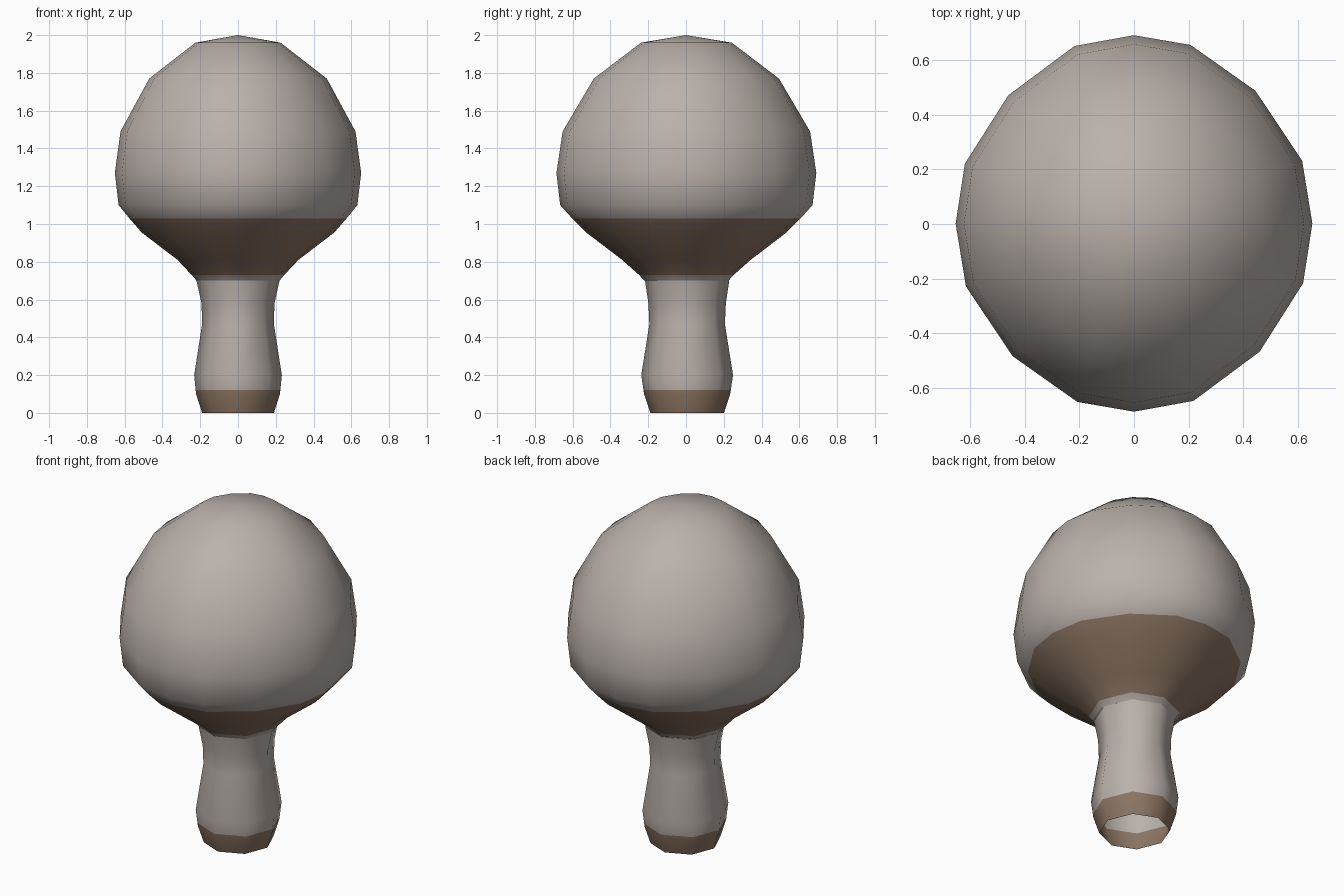
import bpy, bmesh, math

if "Cube" in bpy.data.objects:
    bpy.data.objects.remove(bpy.data.objects["Cube"])


def material(name, rgb):
    m = bpy.data.materials.new(name)
    m.diffuse_color = (*rgb, 1.0)
    m.use_nodes = True
    m.node_tree.nodes["Principled BSDF"].inputs["Base Color"].default_value = m.diffuse_color
    return m


grey = material("pale warm grey", (0.49, 0.44, 0.405))
brown = material("soft brown", (0.265, 0.18, 0.125))

# Slightly uneven angles of one quarter of a ring, repeated round the axis
QUARTER = [0, 19.5, 46, 71.5]
ANGLES = [math.radians(q * 90 + a) for q in range(4) for a in QUARTER]


def lathe(name, profile, angles, is_brown, cy=0.0, top=None, flatten=0.98):
    """Join rings given as (z, x radius, y radius), optionally closed by a top point."""
    bm = bmesh.new()
    n = len(angles)
    rings = []
    for z, rx, ry in profile:
        ring = []
        for i, a in enumerate(angles):
            # Odd corners of the narrow neck lie on the stem's flat sides
            k = 0.93 if (n == 16 and i % 2 and rx < 0.25 and z < 1) else 1.0
            if n == 16 and i % 4 == 2 and z > 1:
                k = flatten
            ring.append(bm.verts.new((rx * k * math.cos(a),
                                      cy + ry * k * math.sin(a), z)))
        rings.append(ring)
    for r0, r1 in zip(rings, rings[1:]):
        for i in range(n):
            j = (i + 1) % n
            bm.faces.new((r0[i], r0[j], r1[j], r1[i]))
    if top is not None:
        apex = bm.verts.new((0, cy, top))
        for i in range(n):
            bm.faces.new((rings[-1][i], rings[-1][(i + 1) % n], apex))
    for f in bm.faces:
        f.smooth = True
        f.material_index = int(is_brown(f.calc_center_median().z))
    me = bpy.data.meshes.new(name)
    bm.to_mesh(me)
    bm.free()
    me.materials.append(grey)
    me.materials.append(brown)
    ob = bpy.data.objects.new(name, me)
    bpy.context.collection.objects.link(ob)
    return ob


# Stem: eight-sided, hollow and open underneath, brown foot
lathe("stem", [
    (0.0, 0.19, 0.195), (0.10, 0.222, 0.228), (0.12, 0.224, 0.231),
    (0.20, 0.232, 0.243), (0.47, 0.19, 0.20), (0.58, 0.193, 0.205),
    (0.70, 0.22, 0.223),
], ANGLES[::2], lambda z: z < 0.12, cy=0.006)

# Cap: domed top with a brown underside sloping in to the neck
lathe("cap", [
    (0.70, 0.22, 0.223), (0.73, 0.245, 0.25), (0.81, 0.32, 0.34),
    (0.955, 0.51, 0.53), (1.03, 0.575, 0.605), (1.10, 0.632, 0.668),
    (1.27, 0.652, 0.688), (1.49, 0.622, 0.655), (1.77, 0.47, 0.49),
    (1.96, 0.225, 0.24),
], ANGLES, lambda z: 0.73 < z < 1.03, cy=0.002, top=2.0)
